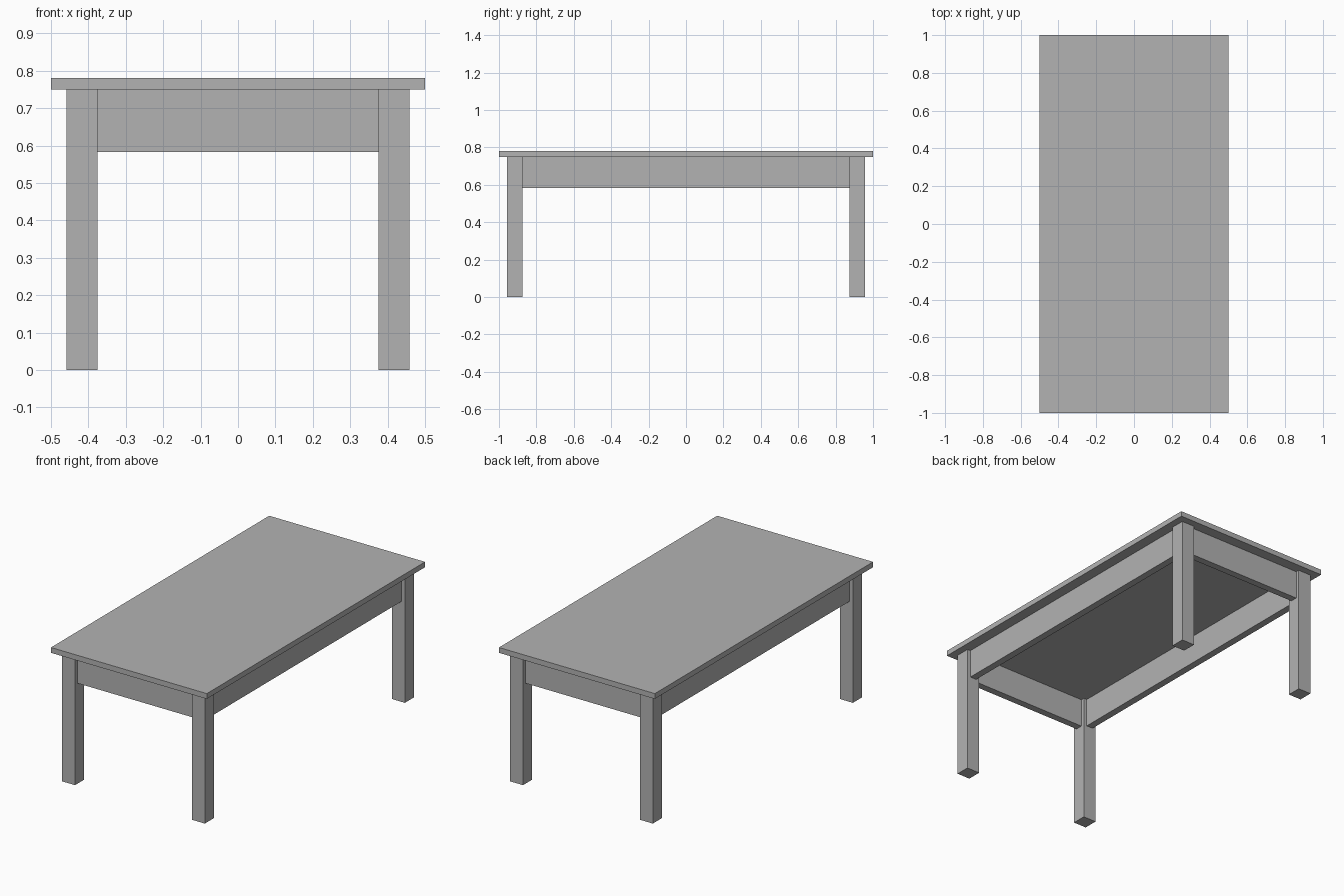
import bpy

cube = bpy.data.objects.get("Cube")
if cube:
    bpy.data.objects.remove(cube, do_unlink=True)

# One plain grey for the whole table
GREY = (0.45, 0.45, 0.45, 1)
grey = bpy.data.materials.new("plain grey")
grey.use_nodes = True
grey.diffuse_color = GREY
grey.node_tree.nodes["Principled BSDF"].inputs["Base Color"].default_value = GREY

# Main dimensions
WIDTH, LENGTH = 1.0, 2.0
UNDERSIDE, TOP = 0.75, 0.781
LEG = 1 / 12
RAIL = LEG / 2
RAIL_HEIGHT = 2 * LEG
LEG_X = WIDTH / 2 - LEG
LEG_Y = LENGTH / 2 - LEG


def box(name, x, y, size_x, size_y, bottom, top):
    bpy.ops.mesh.primitive_cube_add(size=1, location=(x, y, (bottom + top) / 2))
    obj = bpy.context.object
    obj.name = name
    obj.scale = (size_x, size_y, top - bottom)
    bpy.ops.object.transform_apply(location=False, rotation=False, scale=True)
    obj.data.materials.append(grey)
    return obj


# Tabletop
box("tabletop", 0, 0, WIDTH, LENGTH, UNDERSIDE, TOP)

# Square legs at the four corners
for side, sx in (("left", 1), ("right", -1)):
    for end, sy in (("front", -1), ("back", 1)):
        box(f"{end}_{side}_leg", sx * LEG_X, sy * LEG_Y, LEG, LEG, 0, UNDERSIDE)

# Apron rails, centred on the legs and fitted between them
rail_bottom = UNDERSIDE - RAIL_HEIGHT
for side, s in (("left", 1), ("right", -1)):
    box(f"{side}_apron", s * LEG_X, 0, RAIL, 2 * LEG_Y - LEG, rail_bottom, UNDERSIDE)
for end, s in (("front", -1), ("back", 1)):
    box(f"{end}_apron", 0, s * LEG_Y, 2 * LEG_X - LEG, RAIL, rail_bottom, UNDERSIDE)
